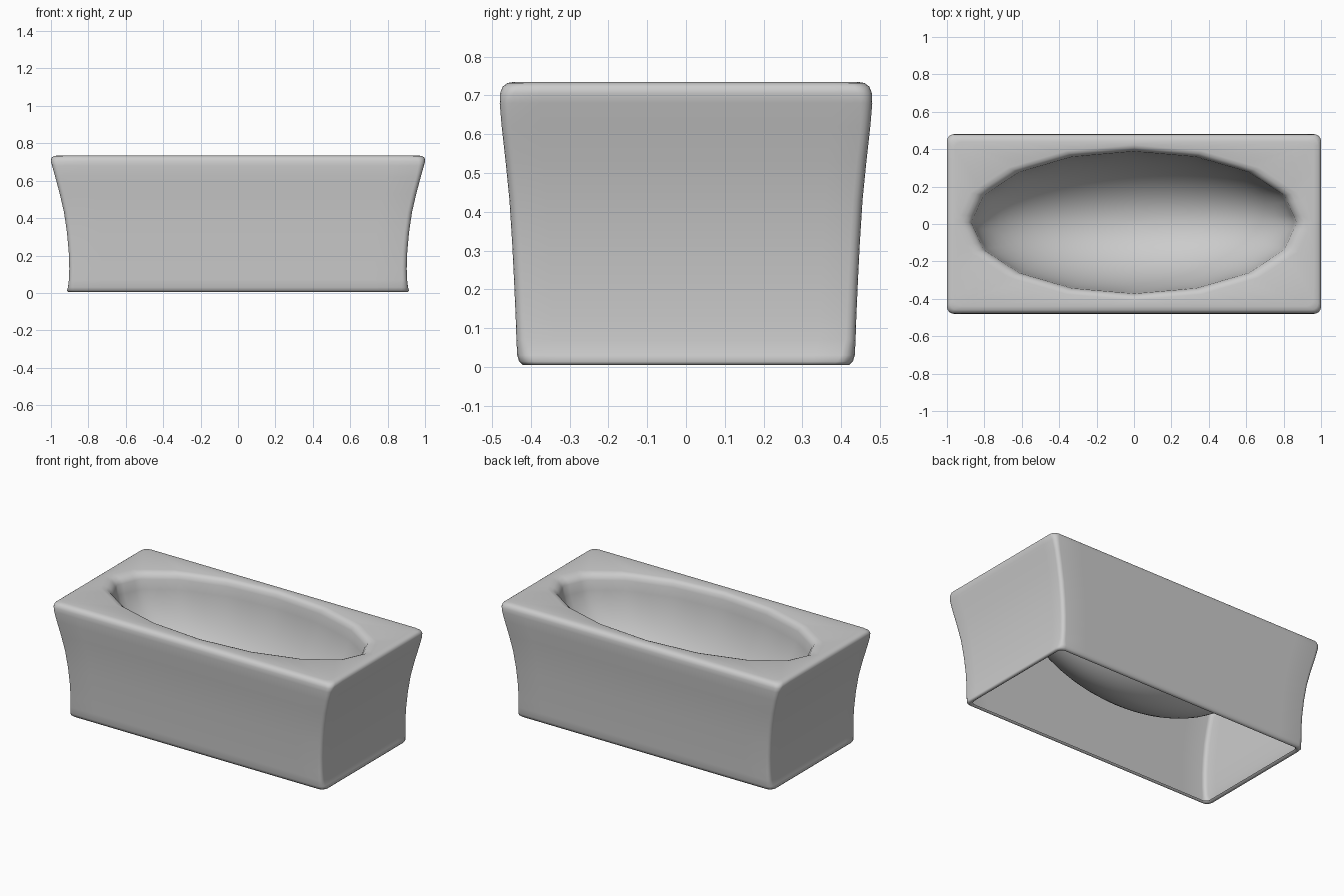
import bpy, bmesh, math

if "Cube" in bpy.data.objects:
    bpy.data.objects.remove(bpy.data.objects["Cube"])

Q = 16          # points per quarter loop
N = 4 * Q
SIDES = 16      # facets of the basin opening


def rounded_rect(x, y, z, r):
    """Rounded rectangle loop, starting on +x, with N points."""
    quarter = []
    for k in range(Q):
        if k < 6:
            quarter.append((x, (y - r) * k / 6))
        elif k <= 10:
            a = math.radians(90 * (k - 6) / 4)
            quarter.append((x - r + r * math.cos(a), y - r + r * math.sin(a)))
        else:
            quarter.append(((x - r) * (16 - k) / 6, y))
    top = quarter + [(0, y)]
    half = top + [(-px, py) for px, py in reversed(top[1:-1])]
    half.append((-x, 0))
    loop = half + [(px, -py) for px, py in reversed(half[1:-1])]
    return [(px, py, z) for px, py in loop]


def basin_loop(s, z, facet):
    """Basin loop of N points; facet blends round (0) to sixteen sided (1)."""
    step = N // SIDES
    loop = []
    for i in range(N):
        a0 = 2 * math.pi * (i // step) / SIDES
        a1 = a0 + 2 * math.pi / SIDES
        f = (i % step) / step
        a = 2 * math.pi * i / N
        c = math.cos(a0) * (1 - f) + math.cos(a1) * f
        d = math.sin(a0) * (1 - f) + math.sin(a1) * f
        c = c * facet + 0.988 * math.cos(a) * (1 - facet)
        d = d * facet + 0.988 * math.sin(a) * (1 - facet)
        loop.append((0.87 * s * c, 0.38 * s * d + 0.008, z))
    return loop


# Outer skirt: half length, half width, height, corner radius
skirt = [
    (0.885, 0.405, 0.014, 0.03), (0.895, 0.412, 0.006, 0.035),
    (0.908, 0.420, 0.005, 0.04), (0.915, 0.430, 0.014, 0.04),
    (0.909, 0.435, 0.030, 0.035), (0.904, 0.437, 0.07, 0.025),
    (0.902, 0.439, 0.13, 0.025), (0.905, 0.443, 0.22, 0.025),
    (0.914, 0.448, 0.32, 0.025), (0.930, 0.455, 0.43, 0.025),
    (0.953, 0.465, 0.53, 0.025), (0.977, 0.475, 0.62, 0.025),
    (0.994, 0.480, 0.68, 0.03), (1.000, 0.479, 0.705, 0.035),
    (0.998, 0.473, 0.722, 0.04), (0.985, 0.460, 0.732, 0.04),
    (0.960, 0.440, 0.735, 0.04),
]
loops = [rounded_rect(*p) for p in skirt]

# Soft rolled rim
for s, z in [(1.09, 0.735), (1.05, 0.730), (1.02, 0.718), (1.0, 0.695)]:
    loops.append(basin_loop(s, z, 1.0))
# Bowl shaped basin, smoothing out as it deepens
for deg in range(9, 90, 6):
    a = math.radians(deg)
    loops.append(basin_loop(math.cos(a), 0.72 - 0.56 * math.sin(a),
                            max(0.0, 1 - deg / 30)))

# Skin the loops into one shell, open underneath
bm = bmesh.new()
rings = [[bm.verts.new(co) for co in loop] for loop in loops]
for lo, hi in zip(rings, rings[1:]):
    for i in range(N):
        j = (i + 1) % N
        bm.faces.new((lo[i], lo[j], hi[j], hi[i]))
drain = bm.verts.new((0, 0.008, 0.16))
for i in range(N):
    bm.faces.new((rings[-1][i], rings[-1][(i + 1) % N], drain))
for f in bm.faces:
    f.smooth = True

mesh = bpy.data.meshes.new("bathtub")
bm.to_mesh(mesh)
bm.free()
tub = bpy.data.objects.new("bathtub", mesh)
bpy.context.collection.objects.link(tub)
